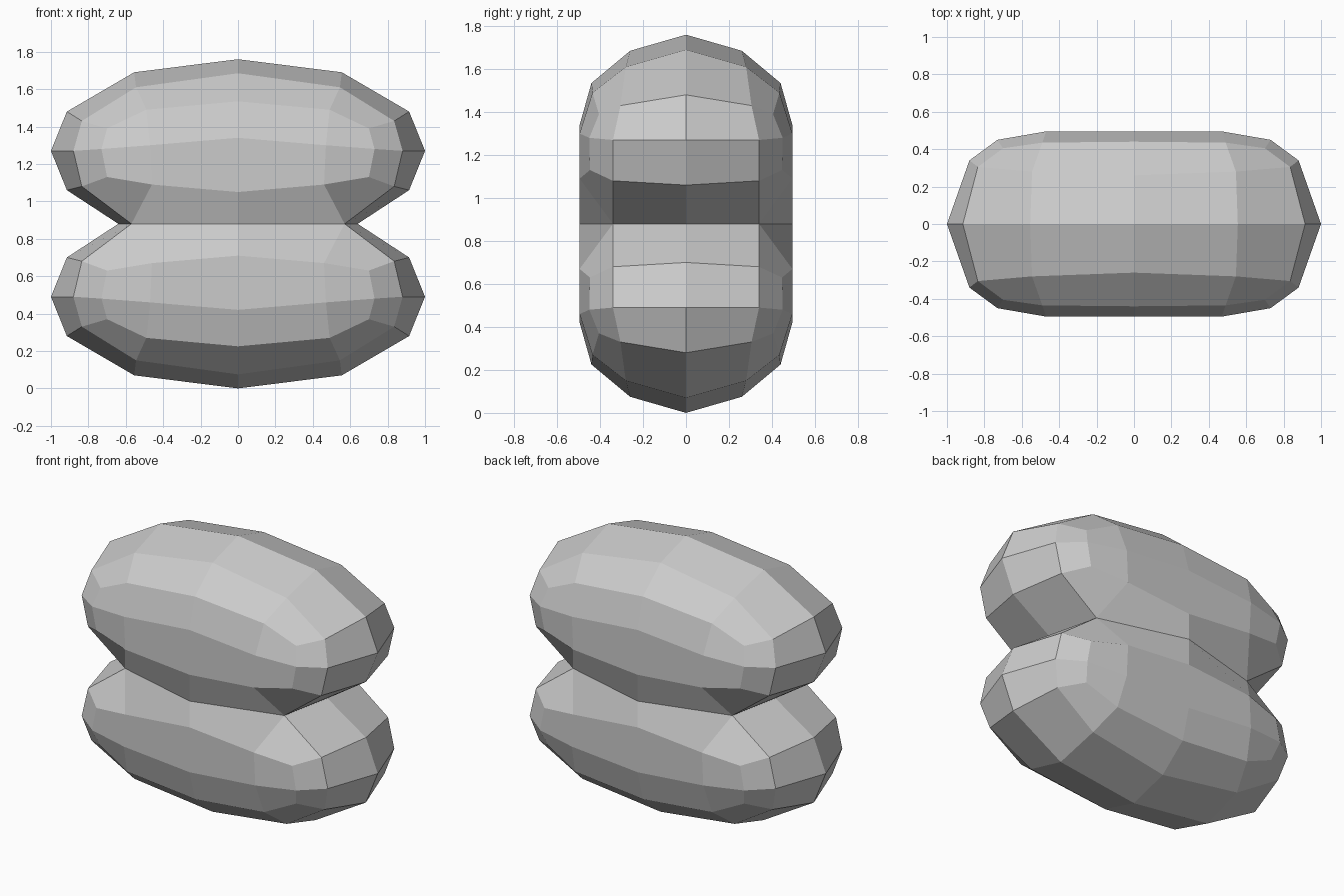
import bpy, bmesh
from mathutils import Vector

if "Cube" in bpy.data.objects:
    bpy.data.objects.remove(bpy.data.objects["Cube"])

MID = 0.88  # height of the pinched waist

# one eighth of the body: top grid (x index, then y index)
top = [[(0, 0, 1.76), (0, .26, 1.685), (0, .44, 1.535)],
       [(.555, 0, 1.69), (.545, .28, 1.61), (.49, .435, 1.49)],
       [(.915, 0, 1.48), (.835, .305, 1.43), (.70, .405, 1.39)]]
# rings running from the side (y = 0) round to the front (x = 0)
belly = [(1, 0, 1.27), (.88, .34, 1.27), (.73, .45, 1.28), (.47, .495, 1.30), (0, .495, 1.34)]
under = [(.915, 0, 1.06), (.835, .34, 1.08), (.70, .447, 1.13), (.46, .495, 1.09), (0, .495, 1.05)]
waist = [(.64, 0, MID), (.57, .34, MID), (0, .495, MID)]

bm = bmesh.new()


def verts(points):
    return [bm.verts.new((x, y, z - MID)) for x, y, z in points]


g = [verts(row) for row in top]
b, u, w = verts(belly), verts(under), verts(waist)
rim = [g[2][0], g[2][1], g[2][2], g[1][2], g[0][2]]

# crown
for i in range(2):
    for j in range(2):
        bm.faces.new((g[i][j], g[i + 1][j], g[i + 1][j + 1], g[i][j + 1]))
# walls
for upper, lower in ((rim, b), (b, u)):
    for k in range(4):
        bm.faces.new((upper[k], lower[k], lower[k + 1], upper[k + 1]))
# underside closing in to the waist
bm.faces.new((u[0], w[0], w[1], u[1]))
bm.faces.new((u[1], w[1], u[3], u[2]))
bm.faces.new((u[3], w[1], w[2], u[4]))

# face everything outward from the lobe centre
bm.normal_update()
for f in bm.faces:
    if f.normal.dot(f.calc_center_median() - Vector((0, 0, 1.27 - MID))) < 0:
        f.normal_flip()

mesh = bpy.data.meshes.new("double_lobe")
bm.to_mesh(mesh)
bm.free()
body = bpy.data.objects.new("double_lobe", mesh)
body.location.z = MID
bpy.context.collection.objects.link(body)

# mirror to all eight octants
mirror = body.modifiers.new("mirror", 'MIRROR')
mirror.use_axis = (True, True, True)
mirror.use_clip = True
mirror.merge_threshold = 0.001
